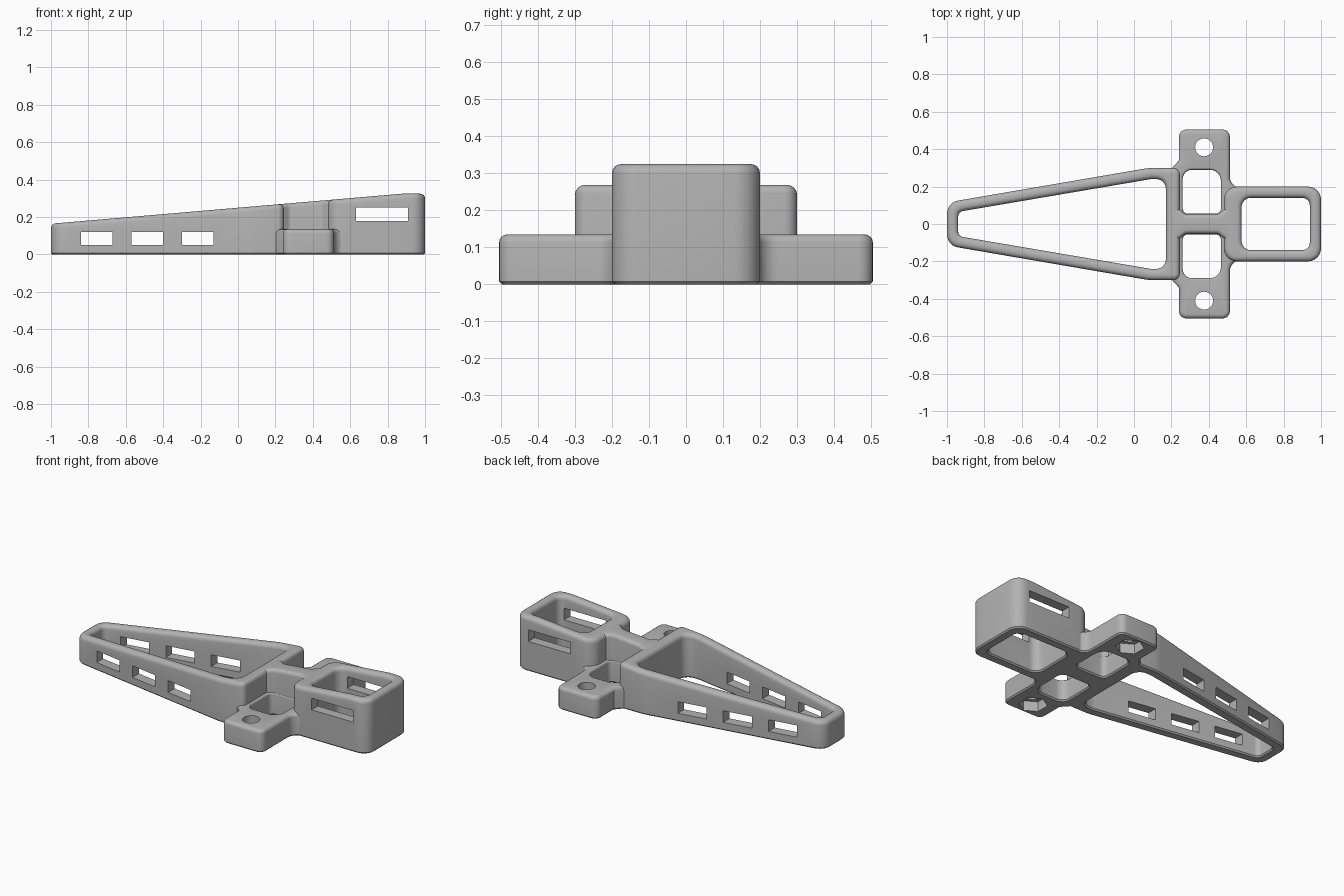
import bpy
import bmesh
import math
from mathutils import Vector, Matrix

default = bpy.data.objects.get("Cube")
if default:
    bpy.data.objects.remove(default, do_unlink=True)

grey = bpy.data.materials.new("plain grey")
grey.use_nodes = True
grey.diffuse_color = (0.45, 0.45, 0.45, 1)
grey.node_tree.nodes["Principled BSDF"].inputs["Base Color"].default_value = (0.45, 0.45, 0.45, 1)


def slope_top(x):
    return min(0.25 + 0.0855 * x, 0.325)


def tab_top(x):
    return 0.135


def mirrored(points):
    return [(x, -y, r) for x, y, r in reversed(points)]


def sym(half):
    return half + mirrored(half)


def rounded(corners, steps=6):
    """Outline with an arc of the given radius at each corner."""
    out = []
    n = len(corners)
    for i, (x, y, r) in enumerate(corners):
        p = Vector((x, y))
        if r == 0:
            out.append(p)
            continue
        a = (Vector(corners[i - 1][:2]) - p).normalized()
        b = (Vector(corners[(i + 1) % n][:2]) - p).normalized()
        half = a.angle(b) / 2
        centre = p + (a + b).normalized() * (r / math.sin(half))
        trim = r / math.tan(half)
        start, end = p + a * trim - centre, p + b * trim - centre
        sweep = math.pi - 2 * half
        for k in range(steps + 1):
            t = k / steps
            arc = (start * math.sin((1 - t) * sweep) + end * math.sin(t * sweep)) / math.sin(sweep)
            out.append(centre + arc)
    return out


def inset(points, d):
    """Move a counter-clockwise outline inwards by d with mitred corners."""
    out = []
    n = len(points)
    for i, p in enumerate(points):
        e1 = (p - points[i - 1]).normalized()
        e2 = (points[(i + 1) % n] - p).normalized()
        n1, n2 = Vector((-e1.y, e1.x)), Vector((-e2.y, e2.x))
        out.append(p + (n1 + n2) * (d / (1 + n1.dot(n2))))
    return out


def prism(name, loops, top, steps=4, foot=0.008):
    """Solid from an outer loop and hole loops, with rounded top edges.
    Each loop is (corners, bevel); the first one is the outside."""
    bm = bmesh.new()
    low_edges, high_edges = [], []
    for index, (corners, bevel) in enumerate(loops):
        sign = -1 if index else 1
        base = rounded(corners)
        rows = [[bm.verts.new((p.x, p.y, 0)) for p in inset(base, sign * foot)],
                [bm.verts.new((p.x, p.y, foot)) for p in base]]
        for k in range(steps + 1):
            t = k / steps * math.pi / 2
            ring = inset(base, sign * bevel * (1 - math.cos(t)))
            drop = bevel * (1 - math.sin(t))
            rows.append([bm.verts.new((p.x, p.y, top(p.x) - drop)) for p in ring])
        n = len(base)
        for lower, upper in zip(rows, rows[1:]):
            for i in range(n):
                j = (i + 1) % n
                bm.faces.new((lower[i], lower[j], upper[j], upper[i]))
        for row, store in ((rows[0], low_edges), (rows[-1], high_edges)):
            store += [bm.edges.get((row[i], row[(i + 1) % n])) for i in range(n)]
    for edges in (low_edges, high_edges):
        bmesh.ops.triangle_fill(bm, use_beauty=True, edges=edges, normal=(0, 0, 1))
    bmesh.ops.recalc_face_normals(bm, faces=bm.faces[:])
    return add_object(name, bm)


def add_object(name, bm):
    mesh = bpy.data.meshes.new(name)
    bm.to_mesh(mesh)
    bm.free()
    mesh.materials.append(grey)
    obj = bpy.data.objects.new(name, mesh)
    bpy.context.collection.objects.link(obj)
    return obj


def box_cutter(x0, x1, z0, z1):
    bm = bmesh.new()
    place = Matrix.Translation(((x0 + x1) / 2, 0, (z0 + z1) / 2))
    bmesh.ops.create_cube(bm, size=1, matrix=place @ Matrix.Diagonal((x1 - x0, 1.4, z1 - z0, 1)))
    return add_object("slot_cutter", bm)


def round_cutter(x, y, radius, z0, z1, sides):
    bm = bmesh.new()
    bmesh.ops.create_cone(bm, cap_ends=True, segments=sides, radius1=radius, radius2=radius,
                          depth=z1 - z0, matrix=Matrix.Translation((x, y, (z0 + z1) / 2)))
    return add_object("hole_cutter", bm)


def finish(obj, cutters=()):
    """Cut the openings, then smooth the rounded faces."""
    bpy.ops.object.select_all(action="DESELECT")
    bpy.context.view_layer.objects.active = obj
    obj.select_set(True)
    for cutter in cutters:
        cutter.hide_render = True
        mod = obj.modifiers.new("cut", "BOOLEAN")
        mod.operation = "DIFFERENCE"
        mod.solver = "EXACT"
        mod.object = cutter
        bpy.ops.object.modifier_apply(modifier=mod.name)
        bpy.data.objects.remove(cutter, do_unlink=True)
    bpy.ops.object.shade_smooth_by_angle(angle=math.radians(35))


# Long tapered frame with three slots through both side walls
frame = prism("tapered_frame", [
    (sym([(-1, -0.115, 0.07), (0.08, -0.30, 0.3), (0.245, -0.30, 0.035)]), 0.025),
    (sym([(-0.94, -0.065, 0.03), (0.09, -0.24, 0.1), (0.17, -0.24, 0.05)]), 0.025),
], slope_top)
finish(frame, [box_cutter(x, x + 0.17, 0.05, 0.12) for x in (-0.84, -0.57, -0.30)])

# Open square socket with one wide slot through both side walls
socket = prism("square_socket", [
    (sym([(0.48, -0.2, 0.07), (0.877, -0.2, 0), (1, -0.2, 0.07)]), 0.025),
    (sym([(0.575, -0.14, 0.05), (0.877, -0.14, 0), (0.94, -0.14, 0.04)]), 0.025),
], slope_top)
finish(socket, [box_cutter(0.63, 0.91, 0.18, 0.25)])

# Centre rib joining frame and socket, flared at both ends
rib = prism("centre_rib", [
    (sym([(0.19, -0.085, 0), (0.235, -0.085, 0), (0.275, -0.052, 0.03), (0.45, -0.052, 0.03),
          (0.49, -0.085, 0), (0.54, -0.085, 0)]), 0.022),
], slope_top)
finish(rib)

# Low mounting tabs with pockets, screw holes and nut recesses
pocket = [(0.26, -0.29, 0.05), (0.465, -0.29, 0.06), (0.465, -0.055, 0.03), (0.26, -0.055, 0.03)]
tabs = prism("mounting_tabs", [
    (sym([(0.195, -0.29, 0), (0.24, -0.34, 0), (0.24, -0.505, 0.04), (0.513, -0.505, 0.04),
          (0.513, -0.195, 0.055), (0.62, -0.195, 0.023), (0.55, -0.10, 0)]), 0.022),
    (pocket, 0.012),
    (mirrored(pocket), 0.012),
], tab_top)
holes = []
for side in (-1, 1):
    holes.append(round_cutter(0.375, side * 0.41, 0.048, -0.1, 0.3, 32))
    holes.append(round_cutter(0.375, side * 0.41, 0.08, -0.1, 0.06, 6))
finish(tabs, holes)
